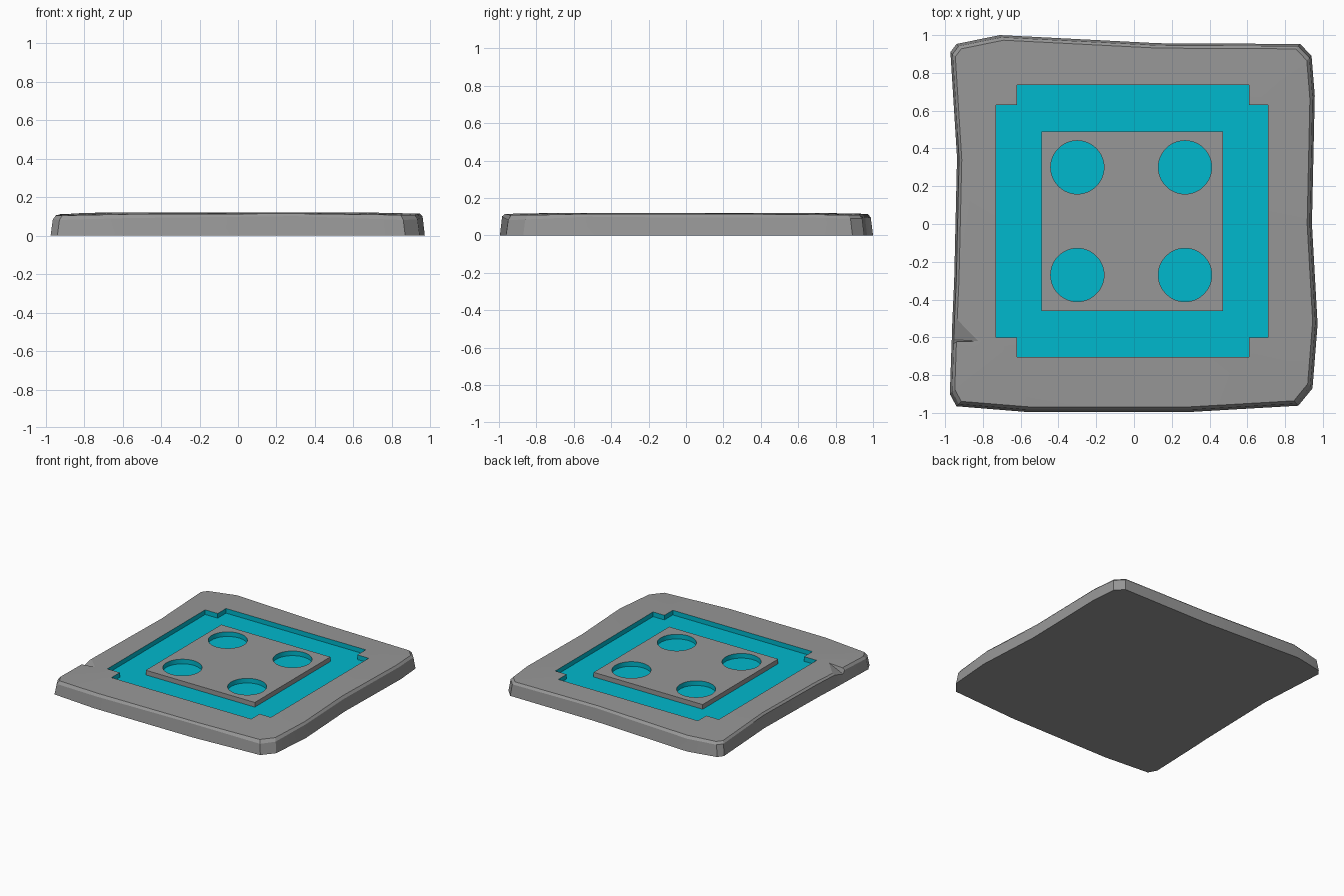
import bpy, bmesh, math
from mathutils import Vector

if "Cube" in bpy.data.objects:
    bpy.data.objects.remove(bpy.data.objects["Cube"])

TOP, FLOOR = 0.12, 0.083

teal = bpy.data.materials.new("teal")
teal.diffuse_color = (0.0, 0.48, 0.61, 1)
teal.use_nodes = True
teal.node_tree.nodes["Principled BSDF"].inputs["Base Color"].default_value = teal.diffuse_color
stone = bpy.data.materials.new("stone")
stone.diffuse_color = (0.8, 0.8, 0.8, 1)
stone.use_nodes = True
stone.node_tree.nodes["Principled BSDF"].inputs["Base Color"].default_value = stone.diffuse_color
stone.diffuse_color = (0.31, 0.31, 0.31, 1)
stone.use_nodes = True
stone.node_tree.nodes["Principled BSDF"].inputs["Base Color"].default_value = stone.diffuse_color


def ring(bm, pts):
    """Closed loop of vertices with edges."""
    vs = [bm.verts.new(p) for p in pts]
    for a, b in zip(vs, vs[1:] + vs[:1]):
        bm.edges.new((a, b))
    return vs


def skirt(bm, lo, hi, mat=0):
    """Wall of quads between two equal loops."""
    n = len(lo)
    for i in range(n):
        j = (i + 1) % n
        bm.faces.new((lo[i], lo[j], hi[j], hi[i])).material_index = mat


def fill(bm, *loops):
    """Fill the area between an outer loop and its holes."""
    edges = [bm.edges.get((a, b)) for l in loops for a, b in zip(l, l[1:] + l[:1])]
    bmesh.ops.triangle_fill(bm, edges=edges, use_beauty=True, normal=(0, 0, 1))


def finish(bm, name, angle=20):
    bmesh.ops.recalc_face_normals(bm, faces=bm.faces)
    me = bpy.data.meshes.new(name)
    bm.to_mesh(me)
    bm.free()
    ob = bpy.data.objects.new(name, me)
    bpy.context.collection.objects.link(ob)
    me.materials.append(stone)
    me.materials.append(teal)
    bpy.ops.object.select_all(action='DESELECT')
    ob.select_set(True)
    bpy.context.view_layer.objects.active = ob
    bpy.ops.object.shade_smooth_by_angle(angle=math.radians(angle))
    return ob


# Rough slab outline: x, y, rim height, height of the worn inner edge
outline = [
    (-0.972, 0.91, .09, .107), (-0.94, 0.953, .09, .107), (-0.71, 1.0, .095, .115),
    (0.13, 0.957, .10, .115), (0.88, 0.953, .09, .108), (0.94, 0.89, .09, .108),
    (0.957, 0.68, .095, .112), (0.942, 0.0, .095, .115), (0.972, -0.53, .10, .115),
    (0.945, -0.87, .085, .108), (0.87, -0.962, .082, .108), (0.30, -0.995, .102, .115),
    (-0.57, -0.995, .092, .112), (-0.94, -0.965, .082, .105), (-0.975, -0.90, .085, .105),
    (-0.966, -0.64, .09, .108), (-0.965, -0.62, .065, .118), (-0.962, -0.52, .095, .108),
    (-0.952, -0.3, .097, .112), (-0.937, 0.35, .097, .112)]
CHIP = 16

bm = bmesh.new()
base = ring(bm, [(x, y, 0) for x, y, _, _ in outline])
rim = ring(bm, [(x * .988, y * .988, r) for x, y, r, _ in outline])
inner = ring(bm, [(x * .973, y * .973, t) for x, y, _, t in outline])
# chip bitten out of the left edge
inner[CHIP].co = Vector((-0.825, -0.62, 0.117))
skirt(bm, base, rim)
skirt(bm, rim, inner)
bm.faces.new(base)

# Recess with stepped corners
cross = [(-.73, -.60), (-.62, -.60), (-.62, -.705), (.61, -.705), (.61, -.60), (.71, -.60),
         (.71, .63), (.61, .63), (.61, .735), (-.62, .735), (-.62, .63), (-.73, .63)]
lip = ring(bm, [(x, y, TOP) for x, y in cross])
bed = ring(bm, [(x, y, FLOOR) for x, y in cross])
fill(bm, inner, lip)
skirt(bm, bed, lip, 1)
bm.faces.new(bed).material_index = 1
finish(bm, "stone_slab")

# Raised centre plate with four round holes
bm = bmesh.new()
square = [(-.49, -.46), (.47, -.46), (.47, .49), (-.49, .49)]
levels = []
for z in (FLOOR - .01, TOP):
    loops = [ring(bm, [(x, y, z) for x, y in square])]
    for cx in (-.30, .27):
        for cy in (-.27, .30):
            loops.append(ring(bm, [(cx + .141 * math.cos(math.tau * i / 48),
                                    cy + .141 * math.sin(math.tau * i / 48), z)
                                   for i in range(48)]))
    fill(bm, *loops)
    levels.append(loops)
for k, (lo, hi) in enumerate(zip(*levels)):
    skirt(bm, lo, hi, 1 if k else 0)
finish(bm, "centre_plate", 30)
